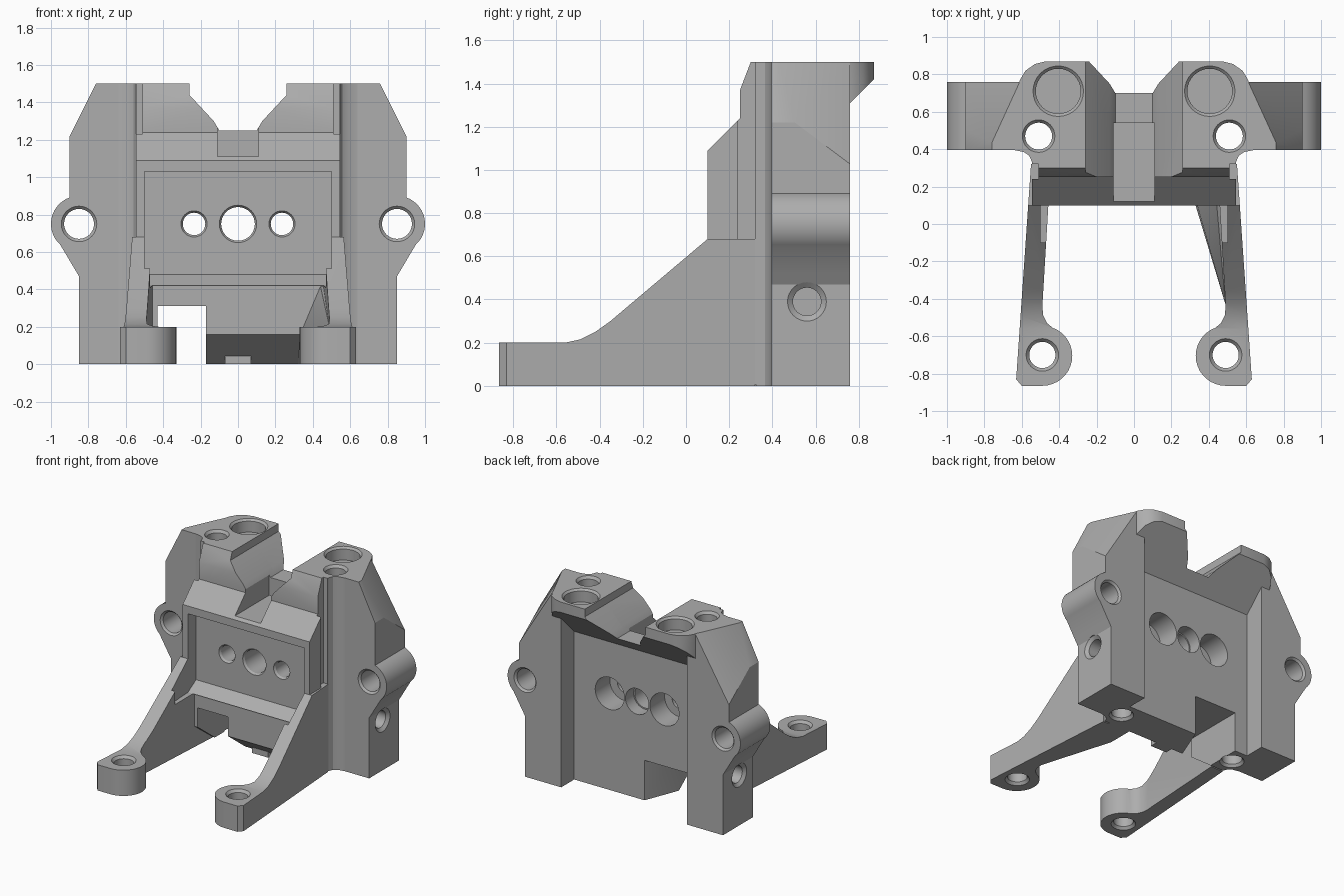
import bpy, bmesh, math
from mathutils import Vector

if "Cube" in bpy.data.objects:
    bpy.data.objects.remove(bpy.data.objects["Cube"])

grey = bpy.data.materials.new("machined grey")
grey.diffuse_color = (0.42, 0.42, 0.42, 1)
grey.use_nodes = True
grey.node_tree.nodes["Principled BSDF"].inputs["Base Color"].default_value = grey.diffuse_color


def make(name, bm):
    bmesh.ops.recalc_face_normals(bm, faces=bm.faces[:])
    me = bpy.data.meshes.new(name)
    bm.to_mesh(me)
    bm.free()
    me.materials.append(grey)
    ob = bpy.data.objects.new(name, me)
    bpy.context.collection.objects.link(ob)
    return ob


def place(axis, p, t, s=1):
    a, b = p
    v = {'x': (t, a, b), 'y': (a, t, b), 'z': (a, b, t)}[axis]
    return (v[0] * s, v[1], v[2])


def prism(name, axis, pts, lo, hi, s=1):
    """Extrude a 2D profile along an axis; s=-1 mirrors it in x."""
    bm = bmesh.new()
    f = bm.faces.new([bm.verts.new(place(axis, p, lo, s)) for p in pts])
    r = bmesh.ops.extrude_face_region(bm, geom=[f])
    d = Vector(place(axis, (0, 0), hi - lo, s))
    bmesh.ops.translate(bm, vec=d, verts=[v for v in r['geom'] if isinstance(v, bmesh.types.BMVert)])
    return make(name, bm)


def hole(axis, centre, rings, s=1, n=32):
    """Stepped round cutter: rings are (radius, position along axis)."""
    bm = bmesh.new()
    loops = [[bm.verts.new(place(axis, (centre[0] + r * math.cos(2 * math.pi * i / n),
                                        centre[1] + r * math.sin(2 * math.pi * i / n)), t, s))
              for i in range(n)] for r, t in rings]
    for a, b in zip(loops, loops[1:]):
        for i in range(n):
            bm.faces.new((a[i], a[(i + 1) % n], b[(i + 1) % n], b[i]))
    bm.faces.new(loops[0])
    bm.faces.new(loops[-1])
    return make("cutter", bm)


cutters = []


def cut(ob, *tools, op='DIFFERENCE'):
    for t in tools:
        m = ob.modifiers.new("cut", 'BOOLEAN')
        m.operation, m.object, m.solver = op, t, 'EXACT'
        bpy.context.view_layer.objects.active = ob
        bpy.ops.object.modifier_apply(modifier=m.name)
        if t not in cutters:
            cutters.append(t)


def arc(c, r, a0, a1, n):
    return [(c[0] + r * math.cos(math.radians(a0 + (a1 - a0) * i / n)),
             c[1] + r * math.sin(math.radians(a0 + (a1 - a0) * i / n))) for i in range(n + 1)]


# Shared cutters: top V notch, keyway, front recess, lower cable opening
half = [(0.1, 1.25), (0.13, 1.3), (0.26, 1.44), (0.26, 1.6)]
vee = prism("cutter", 'y', half + [(-x, z) for x, z in reversed(half)], 0, 1)
keyway = prism("cutter", 'z', [(-.11, 0), (.11, 0), (.11, .54), (-.11, .54)], 1.11, 1.6)
recess = prism("cutter", 'x', [(-.1, .41), (.1, .42), (.2, .48), (.2, 1.03), (-.1, 1.03)], -.5, .5)
opening = prism("cutter", 'z', [(-.43, -.1), (-.17, -.1), (-.17, .33), (-.06, .61), (-.06, .9), (-.43, .9)], -.1, .31)

# Centre body and the overhanging rear lip
core = prism("centre_body", 'x', [(.6, 0), (.33, 0), (.12, .16), (.12, .42), (.1, .42), (.1, 1.09),
                                  (.25, 1.24), (.25, 1.37), (.3, 1.5), (.6, 1.5)], -.545, .545)
lip = prism("rear_lip", 'x', [(.45, 1.15), (.6, 1.15), (.87, 1.42), (.87, 1.5), (.45, 1.5)], -.625, .625)
cut(core, vee, keyway, recess, opening)
cut(lip, vee, keyway)

# Row of three bores through the centre body
cut(core, hole('y', (0, .75), [(.105, .1), (.1, .2), (.09, .215), (.09, .5), (.1, .5), (.1, .7)]))
for s in (1, -1):
    cut(core, hole('y', (.235, .75), [(.075, .1), (.07, .2), (.06, .215), (.06, .42), (.125, .42), (.125, .7)], s))

for s, side in ((1, "right"), (-1, "left")):
    # Top bores, rail groove and rounded lip corner
    screw = hole('z', (.51, .47), [(.09, -.05), (.087, 0), (.072, .02), (.072, 1.48), (.087, 1.5), (.09, 1.55)], s)
    bore = hole('z', (.405, .71), [(.12, 1.4), (.12, 1.485), (.135, 1.5), (.135, 1.55)], s)
    groove = prism("cutter", 'z', [(.51, .24), (.7, .24), (.7, .32), (.51, .32)], .45, 1.6, s)
    corner = prism("cutter", 'z', [(.47, .9), (.47, .87), (.53, .855), (.58, .82), (.61, .77),
                                   (.625, .72), (.8, .72), (.8, .9)], 1, 1.6, s)
    cut(core, screw, bore, groove)
    cut(lip, screw, corner, bore)

    # Side pillar with its bolt ear and slanted upper corner
    profile = ([(.54, 0), (.85, 0), (.85, .47), (.88, .52)] + arc((.85, .75), .15, -48, 70, 14)
               + [(.9, 1.22), (.76, 1.5), (.54, 1.5)])
    pillar = prism(side + "_pillar", 'y', profile, .395, .76, s)
    bm = bmesh.new()
    bm.from_mesh(pillar.data)
    r = bmesh.ops.bisect_plane(bm, geom=bm.verts[:] + bm.edges[:] + bm.faces[:], plane_co=(.9 * s, .53, 1.2),
                               plane_no=(.048 * s, .022, .0294), clear_outer=True)
    bmesh.ops.holes_fill(bm, edges=[e for e in bm.edges if e.is_boundary], sides=0)
    bmesh.ops.recalc_face_normals(bm, faces=bm.faces[:])
    bm.to_mesh(pillar.data)
    bm.free()
    cut(pillar, screw,
        hole('y', (.85, .75), [(.1, .3), (.095, .395), (.08, .41), (.08, .745), (.095, .76), (.1, .8)], s),
        hole('x', (.56, .39), [(.065, .62), (.065, .83), (.09, .85), (.09, .95)], s))
    blend = prism(side + "_pillar_blend", 'z', [(.515, .33), (.545, .33), (.56, .365), (.59, .385), (.64, .395),
                                                (.64, .43), (.515, .43)], 0, 1.5, s)
    cut(blend, screw)

    # Leg: side profile trimmed to its plan shape, with a drilled foot
    leg = prism(side + "_leg", 'x', [(-.87, 0), (.32, 0), (.32, .68), (.1, .68), (-.35, .3), (-.42, .25),
                                     (-.49, .215), (-.56, .2), (-.87, .2)], .2, .8, s)
    plan = prism("cutter", 'z', [(.545, .4), (.63, -.83), (.6, -.865)] + arc((.49, -.705), .16, 270, 110, 16)
                 + [(.465, -.53), (.485, -.49), (.49, -.44), (.44, .4)], -.1, 1, s)
    cut(leg, plan, op='INTERSECT')
    cut(leg, recess, hole('z', (.49, -.7), [(.09, -.05), (.087, 0), (.07, .02), (.07, .18),
                                            (.087, .2), (.09, .25)], s))

# Inner gusset of the right leg
bm = bmesh.new()
for p in [(.489, -.43, 0), (.5, -.43, 0), (.489, -.43, .2), (.5, -.43, .2), (.32, .13, 0), (.33, .13, .16),
          (.44, .13, .42), (.5, .13, .42), (.5, .33, 0), (.32, .33, 0)]:
    bm.verts.new(p)
bmesh.ops.convex_hull(bm, input=bm.verts[:])
make("right_gusset", bm)

# Small locating key on the lower edge
prism("locating_key", 'z', [(-.07, .27), (.07, .27), (.07, .36), (-.07, .36)], 0, .045)

for t in cutters:
    bpy.data.objects.remove(t)
for ob in bpy.context.scene.objects:
    bpy.ops.object.select_all(action='DESELECT')
    ob.select_set(True)
    bpy.context.view_layer.objects.active = ob
    bpy.ops.object.shade_smooth_by_angle(angle=math.radians(25))
